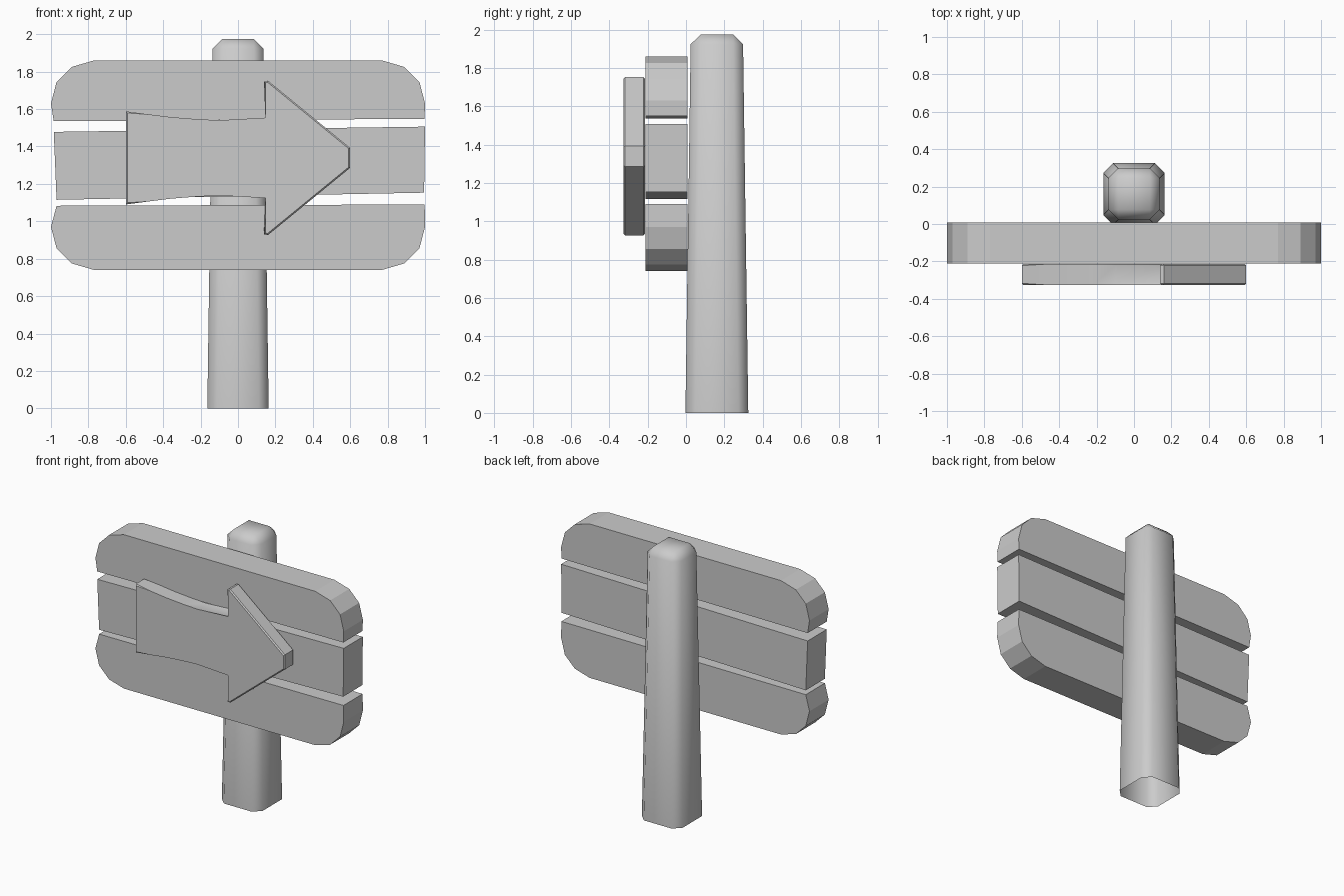
import bpy, bmesh

if "Cube" in bpy.data.objects:
    bpy.data.objects.remove(bpy.data.objects["Cube"])


def finish(bm, name, smooth=None):
    bmesh.ops.recalc_face_normals(bm, faces=bm.faces)
    mesh = bpy.data.meshes.new(name)
    bm.to_mesh(mesh)
    bm.free()
    obj = bpy.data.objects.new(name, mesh)
    bpy.context.collection.objects.link(obj)
    if smooth:
        bpy.ops.object.select_all(action='DESELECT')
        obj.select_set(True)
        bpy.context.view_layer.objects.active = obj
        bpy.ops.object.shade_smooth_by_angle(angle=smooth)
    return obj


def slab(name, outline, y0, y1, bevel=0, smooth=None):
    """Extrude an x-z outline from y0 to y1, optionally chamfering its rims."""
    bm = bmesh.new()
    front = [bm.verts.new((x, y0, z)) for x, z in outline]
    back = [bm.verts.new((x, y1, z)) for x, z in outline]
    bm.faces.new(front)
    bm.faces.new(back[::-1])
    n = len(outline)
    for i in range(n):
        j = (i + 1) % n
        bm.faces.new((front[i], back[i], back[j], front[j]))
    if bevel:
        rims = [e for e in bm.edges if abs(e.verts[0].co.y - e.verts[1].co.y) < 1e-5]
        bmesh.ops.bevel(bm, geom=rims, offset=bevel, segments=1, affect='EDGES')
    return finish(bm, name, smooth)


# Planks: rounded outer corners on the top and bottom ones, crooked inner edges
MID = 1.30
corner = [(1.0, 0.33), (0.97, 0.445), (0.89, 0.525), (0.77, 0.56)]
arc = corner + [(-x, z) for x, z in reversed(corner)]
slab("top_plank", [(x, MID + z) for x, z in arc] + [(-0.985, 1.535), (0.997, 1.548)],
     -0.212, 0.008)
slab("middle_plank", [(-0.985, 1.478), (1.0, 1.506), (0.995, 1.153), (-0.97, 1.115)],
     -0.212, 0.008)
slab("bottom_plank", [(x, MID - z) for x, z in arc] + [(-0.97, 1.083), (0.998, 1.09)],
     -0.212, 0.008)

# Arrow with flared tail
half = [(-0.6, 1.588), (-0.48, 1.572), (-0.36, 1.557), (-0.22, 1.546), (-0.1, 1.54),
        (0.155, 1.546), (0.139, 1.747), (0.16, 1.752), (0.6, 1.392)]
AXIS = 1.339
slab("arrow", half + [(x, 2 * AXIS - z) for x, z in reversed(half)],
     -0.325, -0.215, bevel=0.008, smooth=0.6)

# Post: tapered box, chamfered along its sides and top, open underneath
bm = bmesh.new()
bmesh.ops.create_cube(bm, size=1)
for v in bm.verts:
    top = v.co.z > 0
    w = 0.272 if top else 0.328
    v.co = (v.co.x * w, 0.161 + v.co.y * w, 1.975 if top else 0)
edges = [e for e in bm.edges if max(v.co.z for v in e.verts) > 1]
bmesh.ops.bevel(bm, geom=edges, offset=0.052, segments=1, affect='EDGES')
base = [f for f in bm.faces if all(v.co.z < 0.001 for v in f.verts)]
bmesh.ops.delete(bm, geom=base, context='FACES_ONLY')
finish(bm, "post", smooth=1.1)
